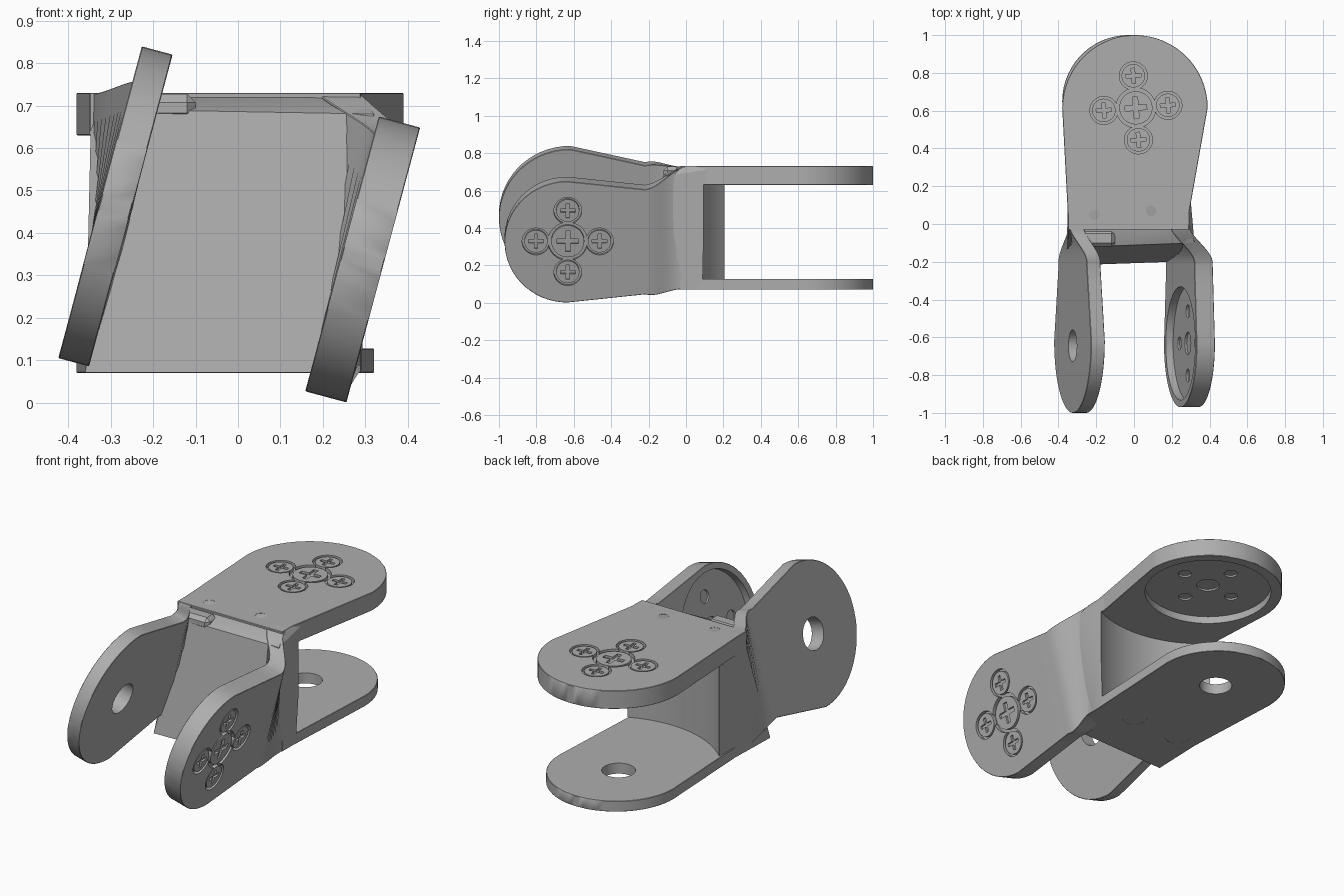
import bpy, bmesh, math
from mathutils import Matrix, Vector

if "Cube" in bpy.data.objects:
    bpy.data.objects.remove(bpy.data.objects["Cube"])

grey = bpy.data.materials.new("bracket grey")
grey.use_nodes = True
COLOUR = (0.42, 0.42, 0.42, 1)
grey.diffuse_color = COLOUR
grey.node_tree.nodes["Principled BSDF"].inputs["Base Color"].default_value = COLOUR

TILT = math.radians(15)
S, C = math.sin(TILT), math.cos(TILT)
parts = []


def make(name, bm, keep=True):
    bmesh.ops.recalc_face_normals(bm, faces=bm.faces)
    mesh = bpy.data.meshes.new(name)
    bm.to_mesh(mesh)
    bm.free()
    mesh.materials.append(grey)
    obj = bpy.data.objects.new(name, mesh)
    bpy.context.collection.objects.link(obj)
    if keep:
        parts.append(obj)
    return obj


def cylinder(name, frame, r, z0, z1, keep=False, sides=32):
    bm = bmesh.new()
    place = frame @ Matrix.Translation((0, 0, (z0 + z1) / 2))
    bmesh.ops.create_cone(bm, cap_ends=True, segments=sides, radius1=r,
                          radius2=r, depth=z1 - z0, matrix=place)
    return make(name, bm, keep)


def box(name, frame, size, keep=False):
    bm = bmesh.new()
    bmesh.ops.create_cube(bm, size=1, matrix=frame @ Matrix.Diagonal((*size, 1)))
    return make(name, bm, keep)


def bake(obj):
    bpy.context.view_layer.update()
    done = obj.evaluated_get(bpy.context.evaluated_depsgraph_get())
    mesh = bpy.data.meshes.new_from_object(done)
    obj.modifiers.clear()
    obj.data = mesh


def bevel(obj, width):
    mod = obj.modifiers.new("bevel", "BEVEL")
    mod.width = width
    mod.limit_method = "ANGLE"
    mod.angle_limit = math.radians(40)
    bake(obj)


def cut(obj, cutters):
    for cutter in cutters:
        mod = obj.modifiers.new("cut", "BOOLEAN")
        mod.operation = "DIFFERENCE"
        mod.solver = "EXACT"
        mod.object = cutter
    bake(obj)
    for cutter in cutters:
        bpy.data.objects.remove(cutter)


def loft(name, sections):
    # Join four-cornered sections into a closed solid
    bm = bmesh.new()
    rings = [[bm.verts.new(p) for p in ring] for ring in sections]
    for a, b in zip(rings, rings[1:]):
        for i in range(4):
            j = (i + 1) % 4
            bm.faces.new((a[i], a[j], b[j], b[i]))
    bm.faces.new(rings[0])
    bm.faces.new(rings[-1])
    obj = make(name, bm)
    bevel(obj, 0.01)
    return obj


def nose(centre, r, direction):
    # Stations (y, half width) around a rounded end
    return [(centre + direction * r * math.sin(a), r * math.cos(a))
            for a in (math.radians(d) for d in range(0, 88, 6))] + [
                (centre + direction * r, r * 0.035)]


def plate(name, cx, cy, r, z0, z1):
    # Horizontal rear plate, tapering to its root
    spans = [(-0.03, -0.35, 0.29), (0.05, -0.35, 0.29)]
    spans += [(y, cx - h, cx + h) for y, h in nose(cy, r, 1)]
    return loft(name, [((a, y, z0), (b, y, z0), (b, y, z1), (a, y, z1))
                       for y, a, b in spans])


def arm(name, u_out, u_in, root_x, v, cy, r):
    # Front arm, twisting from an upright root into a tilted plate
    stations = [(0.03, 0.33)]
    for i in range(13):
        k = i / 12
        stations.append((-0.22 * k, 0.33 - 0.04 * k))
    for i in range(1, 4):
        k = i / 4
        stations.append((-0.22 + (cy + 0.22) * k, 0.29 + (r - 0.29) * k))
    stations += nose(cy, r, -1)
    rings = []
    for y, h in stations:
        k = min(max(-y / 0.21, 0), 1)
        k = k * k * (3 - 2 * k)
        ring = []
        for u, w in ((u_out, -h), (u_in, -h), (u_in, h), (u_out, h)):
            upright = Vector((root_x + u - u_out, y, 0.4 + w))
            tilted = Vector((u * C + (v + w) * S, y, (v + w) * C - u * S))
            ring.append(upright.lerp(tilted, k))
        rings.append(ring)
    return loft(name, rings)


def frame_at(origin, x_axis, y_axis):
    x, y = Vector(x_axis), Vector(y_axis)
    m = Matrix((x, y, x.cross(y))).transposed().to_4x4()
    m.translation = origin
    return m


def screw(name, frame, r):
    # Head with a cross slot; returns the counterbore cutter for its seat
    head = cylinder(name, frame, r, -0.03, -0.003, True)
    bars = [box("slot", frame, s) for s in
            ((r * 1.3, r * 0.3, 0.03), (r * 0.3, r * 1.3, 0.03))]
    cut(head, bars)
    return cylinder("seat", frame, r * 1.2, -0.022, 0.05)


def fit_horn(obj, name, frame, thickness, pocket_r):
    # Five screws outside; round pocket and bolt marks inside
    cutters = [cylinder("pocket", frame, pocket_r, -thickness - 0.05,
                        -thickness + 0.04, sides=64)]
    spots = [(0, 0)] + [(0.17 * math.cos(i * math.pi / 2),
                         0.17 * math.sin(i * math.pi / 2)) for i in range(4)]
    for i, (x, y) in enumerate(spots):
        f = frame @ Matrix.Translation((x, y, 0))
        cutters.append(screw(f"{name}_{i + 1}", f, 0.062 if i else 0.088))
        cutters.append(cylinder("mark", f, 0.035 if i else 0.06,
                                -thickness, -thickness + 0.05))
    cut(obj, cutters)


# Rear fork plates
top = plate("top_plate", 0.005, 0.615, 0.385, 0.63, 0.73)
bottom = plate("bottom_plate", -0.03, 0.65, 0.35, 0.07, 0.128)
top_frame = Matrix.Translation((0.01, 0.615, 0.73)) @ Matrix.Rotation(0.08, 4, "Z")
fit_horn(top, "top_screw", top_frame, 0.1, 0.33)
cut(top, [cylinder("hole", Matrix.Translation((x, y, 0.73)), 0.028, -0.03, 0.05)
          for x, y in ((-0.21, 0.05), (0.09, 0.07))])

# Bottom plate: pivot hole and two root screws underneath
seats = [cylinder("pivot", Matrix.Translation((-0.03, 0.63, 0.1)), 0.085, -0.2, 0.2)]
for side, x, y in (("right", -0.22, 0.09), ("left", 0.08, 0.1)):
    f = frame_at((x, y, 0.07), (1, 0, 0), (0, -1, 0))
    seats.append(screw(f"{side}_root_screw", f, 0.055))
cut(bottom, seats)

# Front fork arms
left = arm("left_arm", 0.2465, 0.146, 0.29, 0.402, -0.635, 0.335)
right = arm("right_arm", -0.436, -0.361, -0.345, 0.372, -0.62, 0.38)


def on_arm(u, v, y):
    return frame_at((u * C + v * S, y, v * C - u * S), (0, 1, 0), (S, 0, C))


fit_horn(left, "arm_screw", on_arm(0.2465, 0.405, -0.632), 0.1, 0.3)
cut(right, [cylinder("pivot", on_arm(-0.4, 0.372, -0.645), 0.085, -0.2, 0.2)])

# Web joining both forks, hollowed at the back by a round clearance
bm = bmesh.new()
corners = [(x, y, z) for x in (-0.345, 0.29) for y in (0, 0.24) for z in (0.071, 0.729)]
corners += [(-0.36, -0.22, 0.071), (0.2, -0.2, 0.071),
            (-0.24, -0.12, 0.69), (0.32, -0.1, 0.68)]
for p in corners:
    bm.verts.new(p)
bmesh.ops.convex_hull(bm, input=bm.verts)
web = make("web", bm)
cut(web, [cylinder("clearance", Matrix.Translation((0.06, 0.62, 0)), 0.58,
                   0.126, 0.632, sides=96)])

# Folded lip beside the right arm
lip = box("folded_lip", Matrix.Translation((-0.2, -0.075, 0.695)), (0.2, 0.09, 0.065), True)
bevel(lip, 0.02)

bpy.ops.object.select_all(action="DESELECT")
for obj in parts:
    obj.select_set(True)
bpy.context.view_layer.objects.active = web
bpy.ops.object.shade_smooth_by_angle(angle=math.radians(30))
